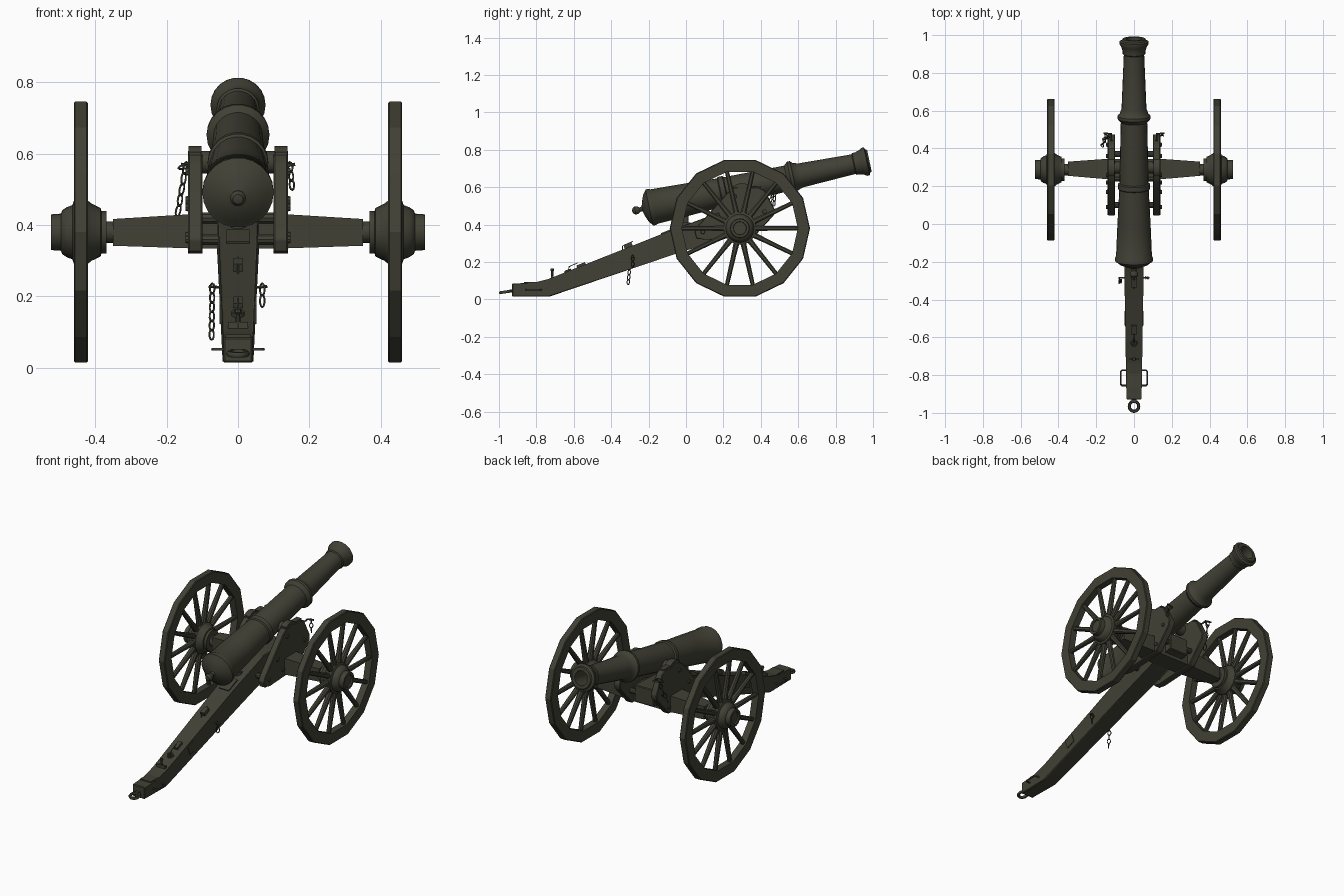
import bpy, bmesh, math
from mathutils import Matrix, Vector

if "Cube" in bpy.data.objects:
    bpy.data.objects.remove(bpy.data.objects["Cube"])

olive = bpy.data.materials.new("dark olive paint")
olive.diffuse_color = (0.052, 0.052, 0.036, 1)
olive.use_nodes = True
olive.node_tree.nodes["Principled BSDF"].inputs["Base Color"].default_value = olive.diffuse_color


def finish(name, mesh, angle=35):
    ob = bpy.data.objects.new(name, mesh)
    bpy.context.collection.objects.link(ob)
    mesh.materials.clear()
    mesh.materials.append(olive)
    bpy.ops.object.select_all(action='DESELECT')
    ob.select_set(True)
    bpy.context.view_layer.objects.active = ob
    bpy.ops.object.shade_smooth_by_angle(angle=math.radians(angle))
    return ob


def from_bm(name, bm, angle=35):
    bmesh.ops.remove_doubles(bm, verts=bm.verts, dist=1e-5)
    bmesh.ops.recalc_face_normals(bm, faces=bm.faces)
    me = bpy.data.meshes.new(name)
    bm.to_mesh(me)
    bm.free()
    return finish(name, me, angle)


def lathe(name, prof, origin, axis, n=20, closed=False, angle=35):
    """Spin (distance along axis, radius) points around an axis."""
    rot = Vector(axis).to_track_quat('Z', 'Y').to_matrix().to_4x4()
    m = Matrix.Translation(origin) @ rot
    bm = bmesh.new()
    rings = [[bm.verts.new(m @ Vector((r * math.cos(2 * math.pi * i / n),
              r * math.sin(2 * math.pi * i / n), s))) for i in range(n)] for s, r in prof]
    pairs = list(zip(rings, rings[1:])) + ([(rings[-1], rings[0])] if closed else [])
    for a, b in pairs:
        for i in range(n):
            j = (i + 1) % n
            bm.faces.new((a[i], a[j], b[j], b[i]))
    bmesh.ops.dissolve_degenerate(bm, edges=bm.edges, dist=1e-6)
    return from_bm(name, bm, angle)


def prism(name, prof, x0, x1, bev=0.004):
    """Extrude a (y, z) outline along x; x0/x1 may be functions of y."""
    f0 = x0 if callable(x0) else lambda y: x0
    f1 = x1 if callable(x1) else lambda y: x1
    bm = bmesh.new()
    a = [bm.verts.new((f0(y), y, z)) for y, z in prof]
    b = [bm.verts.new((f1(y), y, z)) for y, z in prof]
    bm.faces.new(a)
    bm.faces.new(b[::-1])
    for i in range(len(prof)):
        j = (i + 1) % len(prof)
        bm.faces.new((a[i], b[i], b[j], a[j]))
    if bev:
        bmesh.ops.bevel(bm, geom=bm.edges[:], offset=bev, segments=1, affect='EDGES')
    return from_bm(name, bm, 20)


def box(name, c, size, tilt=0):
    bm = bmesh.new()
    m = Matrix.Translation(c) @ Matrix.Rotation(tilt, 4, 'X') @ Matrix.Diagonal((*size, 1))
    bmesh.ops.create_cube(bm, size=1, matrix=m)
    return from_bm(name, bm, 20)


def wire(name, pts, r, cyclic=False):
    cu = bpy.data.curves.new(name, 'CURVE')
    cu.dimensions = '3D'
    cu.bevel_depth = r
    cu.bevel_resolution = 1
    cu.use_fill_caps = True
    sp = cu.splines.new('POLY')
    sp.points.add(len(pts) - 1)
    for p, q in zip(sp.points, pts):
        p.co = (*q, 1)
    sp.use_cyclic_u = cyclic
    tmp = bpy.data.objects.new("tmp", cu)
    bpy.context.collection.objects.link(tmp)
    me = bpy.data.meshes.new_from_object(tmp.evaluated_get(bpy.context.evaluated_depsgraph_get()))
    bpy.data.objects.remove(tmp)
    return finish(name, me, 60)


def chain(name, start, end, count):
    a, b = Vector(start), Vector(end)
    d = (b - a) / count
    u = d.normalized()
    side = u.orthogonal().normalized()
    for k in range(count):
        w = side if k % 2 else u.cross(side)
        c = a + d * (k + 0.5)
        pts = [c + u * d.length * 0.56 * math.cos(t) + w * 0.009 * math.sin(t)
               for t in [2 * math.pi * i / 10 for i in range(10)]]
        wire(f"{name}_link_{k + 1}", pts, 0.0028, True)


# barrel: one turned profile with rings, flared muzzle and bore
base = Vector((0, -0.20, 0.49))
ax = Vector((0, 0.978, 0.208)).normalized()
barrel = [(-0.09, 0), (-0.086, 0.014), (-0.073, 0.022), (-0.058, 0.020), (-0.047, 0.012),
          (-0.035, 0.014), (-0.028, 0.04), (-0.014, 0.075), (0, 0.092), (0.004, 0.100),
          (0.022, 0.100), (0.03, 0.095), (0.20, 0.088), (0.39, 0.078), (0.395, 0.085),
          (0.42, 0.085), (0.425, 0.077), (0.755, 0.070), (0.765, 0.079), (0.775, 0.088),
          (0.79, 0.088), (0.80, 0.076), (0.83, 0.066), (1.12, 0.054), (1.125, 0.060),
          (1.14, 0.060), (1.165, 0.068), (1.178, 0.077), (1.192, 0.077), (1.198, 0.064),
          (1.207, 0.060), (1.207, 0.042), (0.95, 0.040), (0.95, 0)]
lathe("barrel", barrel, base, ax, 22)
tr = base + ax * 0.51 - Vector((0, 0, 0.02))
lathe("trunnions", [(-0.14, 0), (-0.14, 0.032), (0.14, 0.032), (0.14, 0)], tr, (1, 0, 0), 14)

# trail beam, wider toward the axle
half = lambda y: 0.040 + 0.018 * (y + 0.93) / 1.1
trail = [(-0.93, 0.015), (-0.73, 0.015), (-0.08, 0.235), (0.25, 0.345), (0.39, 0.36),
         (0.39, 0.46), (0.15, 0.455), (-0.09, 0.365), (-0.735, 0.105), (-0.82, 0.088), (-0.93, 0.085)]
prism("trail", trail, lambda y: -half(y), half)

# axle bed: tapered square beam
for s in (-1, 1):
    bm = bmesh.new()
    secs = [(0, .235, .345, .335, .435), (.14, .237, .345, .335, .43), (.35, .255, .33, .342, .417)]
    rs = [[bm.verts.new((s * x, y, z)) for y, z in ((a, c), (b, c), (b, d), (a, d))]
          for x, a, b, c, d in secs]
    for p, q in zip(rs, rs[1:]):
        for i in range(4):
            bm.faces.new((p[i], p[i - 1], q[i - 1], q[i]))
    bm.faces.new(rs[-1])
    from_bm("axle_bed", bm, 20)

# wheels: felloe rim, tapered spokes, turned hub
N, CY, CZ = 14, 0.288, 0.38
for s in (-1, 1):
    c = Vector((s * 0.44, CY, CZ))
    lathe("wheel_rim", [(-0.02, 0.310), (-0.02, 0.371), (-0.016, 0.375), (0.016, 0.375),
                        (0.02, 0.371), (0.02, 0.310)], c, (1, 0, 0), N, True, 20)
    hub = [(-0.09, 0), (-0.09, 0.030), (-0.072, 0.030), (-0.072, 0.060), (-0.057, 0.060),
           (-0.055, 0.068), (-0.03, 0.080), (-0.02, 0.088), (0.02, 0.088), (0.024, 0.076),
           (0.04, 0.070), (0.052, 0.062), (0.056, 0.052), (0.084, 0.050), (0.084, 0.036),
           (0.076, 0.034), (0.076, 0)]
    lathe("wheel_hub", hub, c, (s, 0, 0), 20)
    bm = bmesh.new()
    for k in range(N):
        rot = Matrix.Translation(c) @ Matrix.Rotation(2 * math.pi * (k + 0.5) / N, 4, 'X')
        ring = [[bm.verts.new(rot @ Vector((x * w, y * t, r))) for x, y in
                 ((1, .5), (.5, 1), (-.5, 1), (-1, .5), (-1, -.5), (-.5, -1), (.5, -1), (1, -.5))]
                for r, w, t in ((0.07, .016, .016), (0.15, .014, .013), (0.315, .011, .011))]
        for p, q in zip(ring, ring[1:]):
            for i in range(8):
                bm.faces.new((p[i - 1], p[i], q[i], q[i - 1]))
    from_bm("wheel_spokes", bm)

# carriage cheeks, trunnion caps, bolts and cross pins
cheek = [(0.055, 0.325), (0.10, 0.32), (0.36, 0.33), (0.47, 0.45), (0.475, 0.48), (0.42, 0.585),
         (0.385, 0.60), (0.26, 0.60), (0.225, 0.575), (0.06, 0.39), (0.045, 0.36)]
for s in (-1, 1):
    prism("cheek", cheek, s * 0.10, s * 0.14)
    cap = [(tr.y + math.cos(t) * 0.045, 0.595 + math.sin(t) * 0.026)
           for t in [math.pi * i / 8 for i in range(9)]]
    prism("trunnion_cap", cap, s * 0.102, s * 0.138, 0)
    box("cap_strap", (s * 0.12, 0.325, 0.601), (0.032, 0.15, 0.008))
    for y, z in ((0.09, 0.36), (0.17, 0.45), (0.22, 0.37), (0.36, 0.37), (0.42, 0.47), (0.26, 0.55)):
        lathe("cheek_bolt", [(0, 0), (0, 0.012), (0.008, 0.010), (0.008, 0)],
              (s * 0.139, y, z), (s, 0, 0), 8)
for y, z in ((0.10, 0.36), (0.24, 0.42), (0.37, 0.41)):
    lathe("cross_pin", [(-0.11, 0), (-0.11, 0.016), (0.11, 0.016), (0.11, 0)], (0, y, z), (1, 0, 0), 10)

# elevating screw under the breech
lathe("elevating_screw", [(0, 0), (0, 0.024), (0.05, 0.024), (0.05, 0.014), (0.13, 0.014), (0.13, 0)],
      (0, 0.0, 0.36), (0, 0, 1), 12)

# trail fittings on the sloping top face
slope = math.atan2(0.26, 0.645)
top = lambda y: 0.105 + (y + 0.735) * 0.403
box("trail_plate", (0, -0.09, top(-0.09)), (0.065, 0.09, 0.012), slope)
box("tool_rest", (0, -0.31, top(-0.31) + 0.012), (0.026, 0.045, 0.024), slope)
box("rammer_block", (0, -0.56, top(-0.56) + 0.006), (0.024, 0.05, 0.018), slope)
box("end_plate", (0, -0.715, 0.118), (0.055, 0.012, 0.02))
lathe("pointing_post", [(0, 0), (0, 0.008), (0.05, 0.006), (0.055, 0.010), (0.065, 0.008), (0.065, 0)],
      (0, -0.715, 0.10), (0, 0, 1), 8)
lathe("trail_socket", [(0, 0.018), (0.012, 0.018), (0.012, 0.011), (0, 0.011)],
      (0, -0.63, top(-0.63)), (0, -0.37, 0.93), 12)
wire("trail_hook", [(0, -0.34, 0.26), (0, -0.34, 0.285), (0, -0.285, 0.31)], 0.0025)
wire("trail_loop", [(0, -0.63, 0.15), (0, -0.625, 0.175), (0, -0.58, 0.195)], 0.0025)
box("trail_band", (0, -0.83, 0.088), (0.07, 0.07, 0.010))
box("trail_side_plate", (0, -0.50, 0.16), (0.103, 0.06, 0.055), slope)

# lunette ring and its shank
wire("lunette", [(0.025 * math.cos(t), -0.965 + 0.027 * math.sin(t), 0.040 - 0.004 * math.sin(-t))
                 for t in [2 * math.pi * i / 16 for i in range(16)]], 0.0085, True)
box("lunette_shank", (0, -0.93, 0.045), (0.024, 0.03, 0.016))

# lifting handles, side hooks, chains
for s in (-1, 1):
    wire("lifting_handle", [(s * 0.038, -0.855, 0.052), (s * 0.064, -0.855, 0.052),
                            (s * 0.071, -0.848, 0.052), (s * 0.071, -0.782, 0.052),
                            (s * 0.064, -0.775, 0.052), (s * 0.038, -0.775, 0.052)], 0.0045)
    wire("chain_eye", [(s * 0.045, -0.285, 0.225), (s * 0.082, -0.285, 0.228)], 0.0045)
    wire("cheek_hook", [(s * 0.12, 0.44, 0.56), (s * 0.12, 0.478, 0.565), (s * 0.16, 0.48, 0.57)], 0.005)
chain("long_trail_chain", (-0.072, -0.295, 0.235), (-0.074, -0.31, 0.08), 6)
chain("short_trail_chain", (0.068, -0.285, 0.235), (0.068, -0.285, 0.172), 2)
chain("left_cheek_chain", (-0.145, 0.47, 0.575), (-0.17, 0.41, 0.425), 5)
chain("right_cheek_chain", (0.145, 0.475, 0.575), (0.152, 0.47, 0.50), 3)
chain("left_cap_chain", (-0.13, 0.46, 0.57), (-0.165, 0.45, 0.56), 1)
